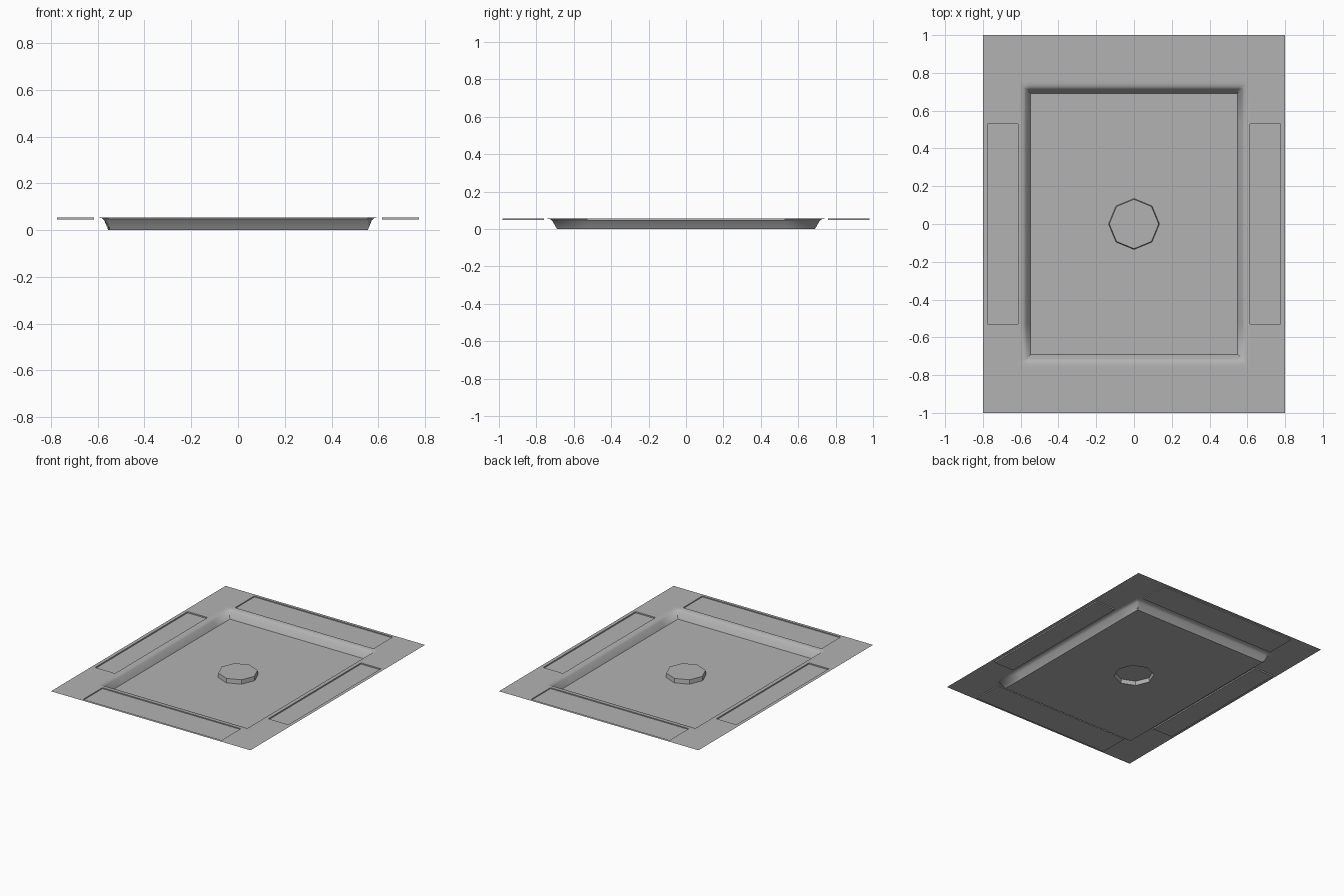
import bpy, bmesh, math

if "Cube" in bpy.data.objects:
    bpy.data.objects.remove(bpy.data.objects["Cube"])

RIM_Z = 0.055
BOSS_R, BOSS_TOP_R, BOSS_H = 0.135, 0.131, 0.030

# Dark grey shared by every part
grey = bpy.data.materials.new("dark_grey")
grey.diffuse_color = (0.45, 0.45, 0.45, 1)
grey.use_nodes = True
grey.node_tree.nodes["Principled BSDF"].inputs["Base Color"].default_value = grey.diffuse_color


def finish(bm, name):
    mesh = bpy.data.meshes.new(name)
    bm.to_mesh(mesh)
    bm.free()
    mesh.materials.append(grey)
    ob = bpy.data.objects.new(name, mesh)
    bpy.context.collection.objects.link(ob)
    return ob


def ring(bm, radius, z):
    return [bm.verts.new((radius * math.cos(i * math.pi / 4),
                          radius * math.sin(i * math.pi / 4), z)) for i in range(8)]


def sharpen(face):
    for e in face.edges:
        e.smooth = False


def sink(bm, x0, x1, y0, y1, steps, sharp_top):
    """Merge the cells inside a rectangle, then inset them downwards step by step."""
    cells = []
    for f in bm.faces:
        c = f.calc_center_bounds()
        if x0 < c.x < x1 and y0 < c.y < y1:
            cells.append(f)
    face = cells[0]
    if len(cells) > 1:
        face = bmesh.ops.dissolve_faces(bm, faces=cells, use_verts=False)['region'][0]
    if sharp_top:
        sharpen(face)
    for inset, drop in steps:
        bm.normal_update()
        walls = bmesh.ops.inset_individual(bm, faces=[face], thickness=inset,
                                           depth=-drop, use_even_offset=True)['faces']
        for e in {e for w in walls for e in w.edges if e not in face.edges[:]}:
            # wall corners of a crisp panel are sharp, those of the basin smooth
            if sharp_top:
                e.smooth = False
    sharpen(face)
    return face


# Flat rim sheet, cut along the outlines of the recesses
bm = bmesh.new()
half_x = [0.555, 0.599, 0.615, 0.775, 0.8]
half_y = [0.53, 0.741, 0.76, 0.98, 1.0]
xs = [-v for v in reversed(half_x)] + half_x
ys = [-v for v in reversed(half_y)] + half_y
grid = [[bm.verts.new((x, y, RIM_Z)) for x in xs] for y in ys]
for j in range(len(ys) - 1):
    for i in range(len(xs) - 1):
        bm.faces.new((grid[j][i], grid[j][i + 1], grid[j + 1][i + 1], grid[j + 1][i]))

# Four shallow panels in the rim
for s in (-1, 1):
    sx = sorted((s * 0.615, s * 0.775))
    sy = sorted((s * 0.76, s * 0.98))
    sink(bm, sx[0], sx[1], -0.53, 0.53, [(0.0001, 0.009)], True)
    sink(bm, -0.555, 0.555, sy[0], sy[1], [(0.0001, 0.007)], True)

# Central basin with a softened lip
floor = sink(bm, -0.599, 0.599, -0.741, 0.741,
             [(0.017, 0.004), (0.010, 0.009), (0.024, 0.042)], False)

# Basin floor with an octagonal opening
outline = list(floor.edges)
bmesh.ops.delete(bm, geom=[floor], context='FACES_ONLY')
hole = ring(bm, BOSS_R, 0.0)
outline += [bm.edges.new((hole[i], hole[(i + 1) % 8])) for i in range(8)]
bmesh.ops.triangle_fill(bm, use_beauty=True, edges=outline, normal=(0, 0, 1))
for f in bm.faces:
    f.smooth = True
finish(bm, "tray_sheet")

# Raised octagonal boss, hollow underneath
bm = bmesh.new()
low, top = ring(bm, BOSS_R, 0.0), ring(bm, BOSS_TOP_R, BOSS_H)
for i in range(8):
    k = (i + 1) % 8
    bm.faces.new((low[i], low[k], top[k], top[i]))
bm.faces.new(top)
finish(bm, "centre_boss")
